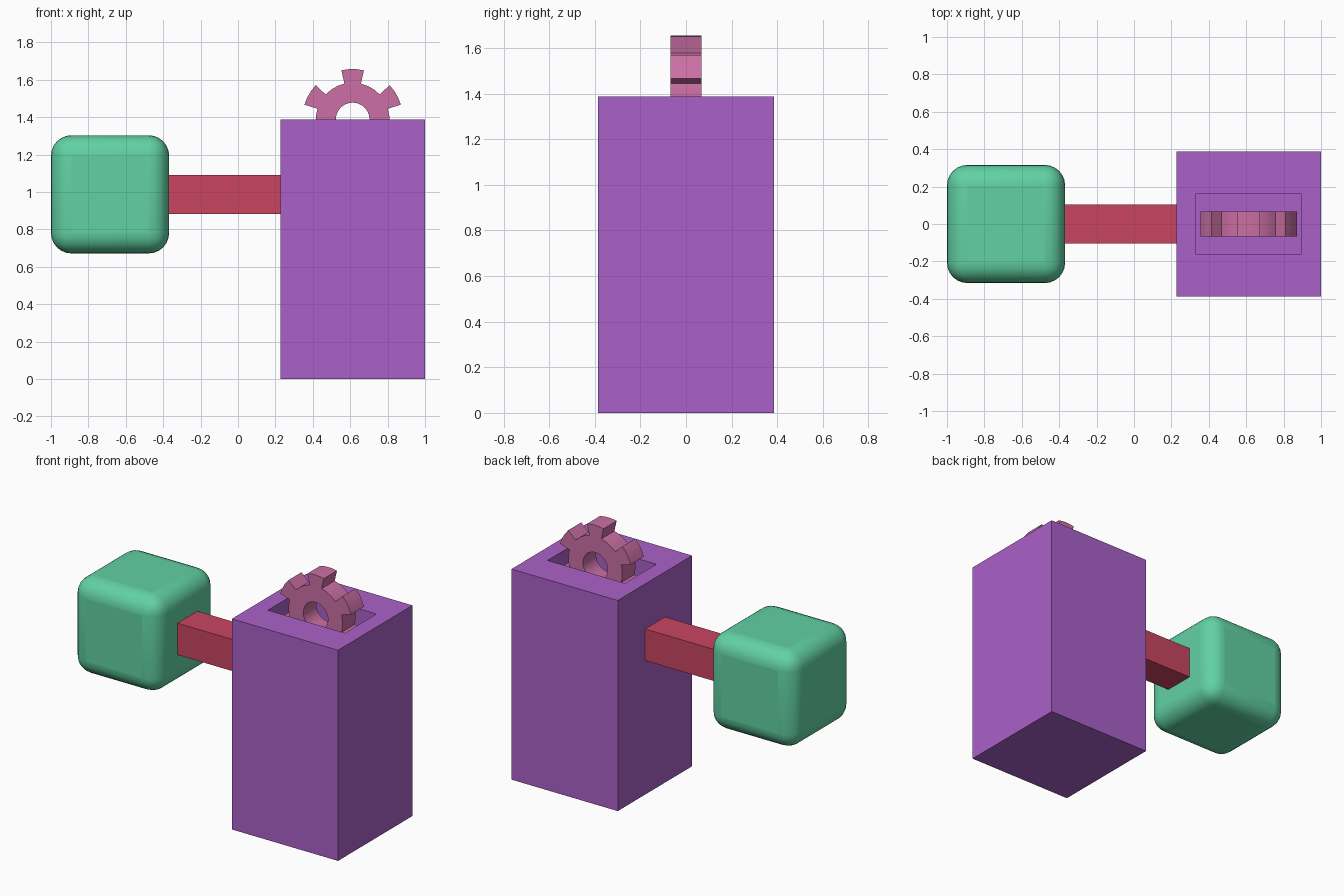
import bpy, bmesh
from math import radians, sin, cos
from mathutils import Vector

if "Cube" in bpy.data.objects:
    bpy.data.objects.remove(bpy.data.objects["Cube"])

CX, TOP = 0.613, 1.387      # block axis and top / gear centre height
MID = 0.987                 # height of arm and rounded cube


def finish(bm, name, color):
    bmesh.ops.recalc_face_normals(bm, faces=bm.faces)
    mesh = bpy.data.meshes.new(name)
    bm.to_mesh(mesh)
    bm.free()
    obj = bpy.data.objects.new(name, mesh)
    bpy.context.collection.objects.link(obj)
    mat = bpy.data.materials.new(name + "_colour")
    mat.diffuse_color = (*color, 1)
    mat.use_nodes = True
    mat.node_tree.nodes["Principled BSDF"].inputs["Base Color"].default_value = mat.diffuse_color
    mesh.materials.append(mat)
    return obj


def smooth(obj, angle):
    bpy.ops.object.select_all(action='DESELECT')
    obj.select_set(True)
    bpy.context.view_layer.objects.active = obj
    bpy.ops.object.shade_smooth_by_angle(angle=radians(angle))


def box(lo, hi):
    bm = bmesh.new()
    bmesh.ops.create_cube(bm, size=1)
    lo, hi = Vector(lo), Vector(hi)
    for v in bm.verts:
        v.co = (lo + hi) / 2 + v.co * (hi - lo)
    return bm


# Tall block with a rectangular slot sunk into the top
bm = box((0.226, -0.387, 0), (1, 0.387, TOP))
bm.faces.ensure_lookup_table()
top = max(bm.faces, key=lambda f: f.calc_center_median().z)
bmesh.ops.inset_individual(bm, faces=[top], thickness=0.1)
for v in top.verts:
    v.co.x = CX + (0.281 if v.co.x > CX else -0.281)
    v.co.y = 0.164 if v.co.y > 0 else -0.164
floor = bmesh.ops.extrude_discrete_faces(bm, faces=[top])["faces"][0]
for v in floor.verts:
    v.co.z -= 0.3
finish(bm, "block", (0.40, 0.12, 0.58))

# Arm joining block and rounded cube
finish(box((-0.38, -0.104, MID - 0.104), (0.226, 0.104, MID + 0.104)), "arm", (0.58, 0.06, 0.12))

# Rounded cube
bm = box((-1, -0.316, MID - 0.316), (-0.368, 0.316, MID + 0.316))
cube = finish(bm, "rounded_cube", (0.12, 0.64, 0.37))
bevel = cube.modifiers.new("rounding", 'BEVEL')
bevel.width = 0.11
bevel.segments = 6
smooth(cube, 40)

# Six-toothed gear, half sunk in the slot
R, ROOT, BORE, HALF_T, A = 0.27, 0.197, 0.09, 0.068, 12.9
steps = [(R, A * (k * 2 / 3 - 1)) for k in range(4)]
steps += [(ROOT, A + (60 - 2 * A) * k / 3) for k in range(4)]
bm = bmesh.new()


def point(r, deg, y):
    return bm.verts.new((CX + r * cos(radians(deg)), y, TOP + r * sin(radians(deg))))


def ring(y):
    outer = [point(r, 30 + 60 * t + a, y) for t in range(6) for r, a in steps]
    inner = [point(BORE, 30 - 11.25 + 7.5 * i, y) for i in range(48)]
    return outer, inner


fo, fi = ring(-HALF_T)
bo, bi = ring(HALF_T)
for i in range(48):
    j = (i + 1) % 48
    for a, b in ((fo, fi), (fi, bi), (bi, bo), (bo, fo)):
        bm.faces.new((a[i], a[j], b[j], b[i]))
smooth(finish(bm, "gear", (0.60, 0.16, 0.37)), 20)
